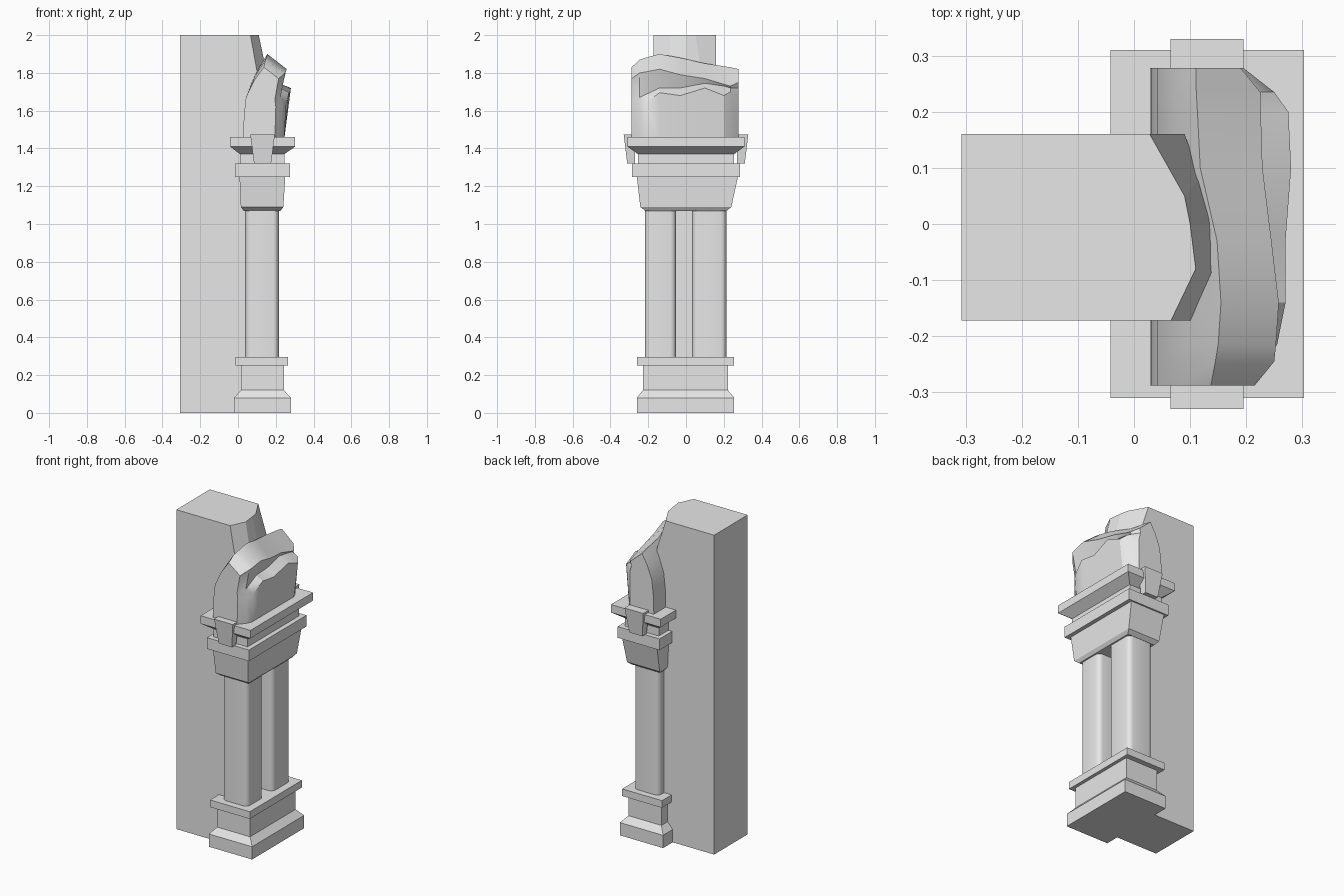
import bpy, bmesh, math

cube = bpy.data.objects.get("Cube")
if cube:
    bpy.data.objects.remove(cube)

stone = bpy.data.materials.new("grey_stone")
stone.use_nodes = True
GREY = (0.8, 0.8, 0.8, 1)
stone.diffuse_color = GREY
stone.node_tree.nodes["Principled BSDF"].inputs["Base Color"].default_value = GREY


def loft(name, rings, smooth=None):
    """Skin a list of equal-length closed rings and cap both ends."""
    bm = bmesh.new()
    loops = [[bm.verts.new(p) for p in ring] for ring in rings]
    n = len(loops[0])
    for a, b in zip(loops, loops[1:]):
        for i in range(n):
            j = (i + 1) % n
            bm.faces.new((a[i], a[j], b[j], b[i]))
    bm.faces.new(loops[0])
    bm.faces.new(loops[-1])
    bmesh.ops.recalc_face_normals(bm, faces=bm.faces)
    mesh = bpy.data.meshes.new(name)
    bm.to_mesh(mesh)
    bm.free()
    mesh.materials.append(stone)
    obj = bpy.data.objects.new(name, mesh)
    bpy.context.collection.objects.link(obj)
    if smooth:
        bpy.ops.object.select_all(action='DESELECT')
        obj.select_set(True)
        bpy.context.view_layer.objects.active = obj
        bpy.ops.object.shade_smooth_by_angle(angle=math.radians(smooth))
    return obj


def rect(x0, x1, y0, y1, z):
    return [(x0, y0, z), (x1, y0, z), (x1, y1, z), (x0, y1, z)]


def moulding(name, levels):
    """Stack of rectangles: each level is z, x0, x1, y0, y1."""
    return loft(name, [rect(*lv[1:], lv[0]) for lv in levels])


def rounded_ring(x0, x1, y0, y1, r, z, steps=4):
    ring = []
    corners = [(x1 - r, y1 - r), (x0 + r, y1 - r), (x0 + r, y0 + r), (x1 - r, y0 + r)]
    for k, (cx, cy) in enumerate(corners):
        for s in range(steps + 1):
            a = math.pi / 2 * (k + s / steps)
            ring.append((cx + r * math.cos(a), cy + r * math.sin(a), z))
    return ring


# Wall block with a broken front edge at the top
top_edge = [(0.066, -0.172), (0.11, -0.08), (0.1, 0), (0.09, 0.05), (0.028, 0.16)]
low_edge = [(0.1, -0.172), (0.15, -0.09), (0.148, 0), (0.12, 0.08), (0.09, 0.16)]
foot_edge = [(0.1, y) for _, y in low_edge]
wall_levels = [(0, foot_edge), (1.5, foot_edge), (1.81, low_edge), (2, top_edge)]
loft("wall", [[(-0.307, 0.16, z), (-0.307, -0.172, z)] + [(x, y, z) for x, y in edge]
              for z, edge in wall_levels])

# Pedestal under the paired columns
moulding("pedestal", [
    (0, -0.02, 0.28, -0.26, 0.255),
    (0.08, -0.02, 0.28, -0.26, 0.255),
    (0.12, 0.015, 0.243, -0.228, 0.222),
    (0.26, 0.015, 0.243, -0.228, 0.222)])
moulding("pedestal_cap", [
    (0.25, -0.012, 0.264, -0.26, 0.255),
    (0.295, -0.012, 0.264, -0.26, 0.255)])

# Twin rounded columns
for name, y0, y1 in (("front_column", -0.217, -0.053), ("back_column", 0.033, 0.214)):
    loft(name, [rounded_ring(0.04, 0.216, y0, y1, 0.03, z) for z in (0.28, 1.08)], 40)

# Capital, upper slab and cornice
moulding("capital", [
    (1.07, 0.03, 0.225, -0.215, 0.215),
    (1.09, 0.015, 0.24, -0.242, 0.24),
    (1.25, 0.008, 0.25, -0.26, 0.275)])
moulding("capital_slab", [
    (1.25, -0.016, 0.275, -0.285, 0.285),
    (1.32, -0.016, 0.275, -0.285, 0.285)])
moulding("cornice", [
    (1.31, 0.01, 0.245, -0.255, 0.255),
    (1.37, 0.01, 0.245, -0.255, 0.255),
    (1.41, -0.042, 0.303, -0.31, 0.31),
    (1.46, -0.042, 0.303, -0.31, 0.31)])

# Tapered clamps on both ends of the cornice
for name, side in (("front_clamp", -1), ("back_clamp", 1)):
    loft(name, [rect(0.13 - w, 0.13 + w, side * 0.27, side * y, z)
                for z, w, y in ((1.32, 0.045, 0.311), (1.475, 0.065, 0.33))])

# Broken arch stump: per slice y, ridge x z, brow x z, ledge back x z, lip x z, foot x
slices = [
    (-0.288, 0.137, 1.83, 0.215, 1.77, 0.195, 1.66, 0.2, 1.62, 0.195),
    (-0.245, 0.145, 1.87, 0.25, 1.80, 0.225, 1.67, 0.235, 1.63, 0.23),
    (-0.215, 0.15, 1.88, 0.253, 1.805, 0.225, 1.685, 0.255, 1.64, 0.245),
    (-0.14, 0.155, 1.9, 0.258, 1.82, 0.225, 1.72, 0.27, 1.695, 0.245),
    (-0.03, 0.148, 1.88, 0.245, 1.79, 0.22, 1.72, 0.27, 1.68, 0.245),
    (0.1, 0.118, 1.85, 0.229, 1.77, 0.215, 1.745, 0.28, 1.72, 0.245),
    (0.2, 0.113, 1.835, 0.226, 1.74, 0.215, 1.73, 0.275, 1.68, 0.245),
    (0.235, 0.111, 1.83, 0.225, 1.73, 0.215, 1.72, 0.25, 1.7, 0.23),
    (0.278, 0.11, 1.82, 0.19, 1.75, 0.185, 1.72, 0.195, 1.68, 0.195)]
stump = []
for y, rx, rz, bx, bz, kx, kz, lx, lz, fx in slices:
    outline = [(0.028, 1.45), (0.031, 1.57), (0.042, 1.67),
               (0.042 + (rx - 0.042) * 0.45, 1.67 + (rz - 1.67) * 0.55),
               (rx, rz), (bx, bz), (kx, kz), (lx, lz), (fx, 1.45)]
    stump.append([(x, y, z) for x, z in outline])
loft("arch_stump", stump, 28)
